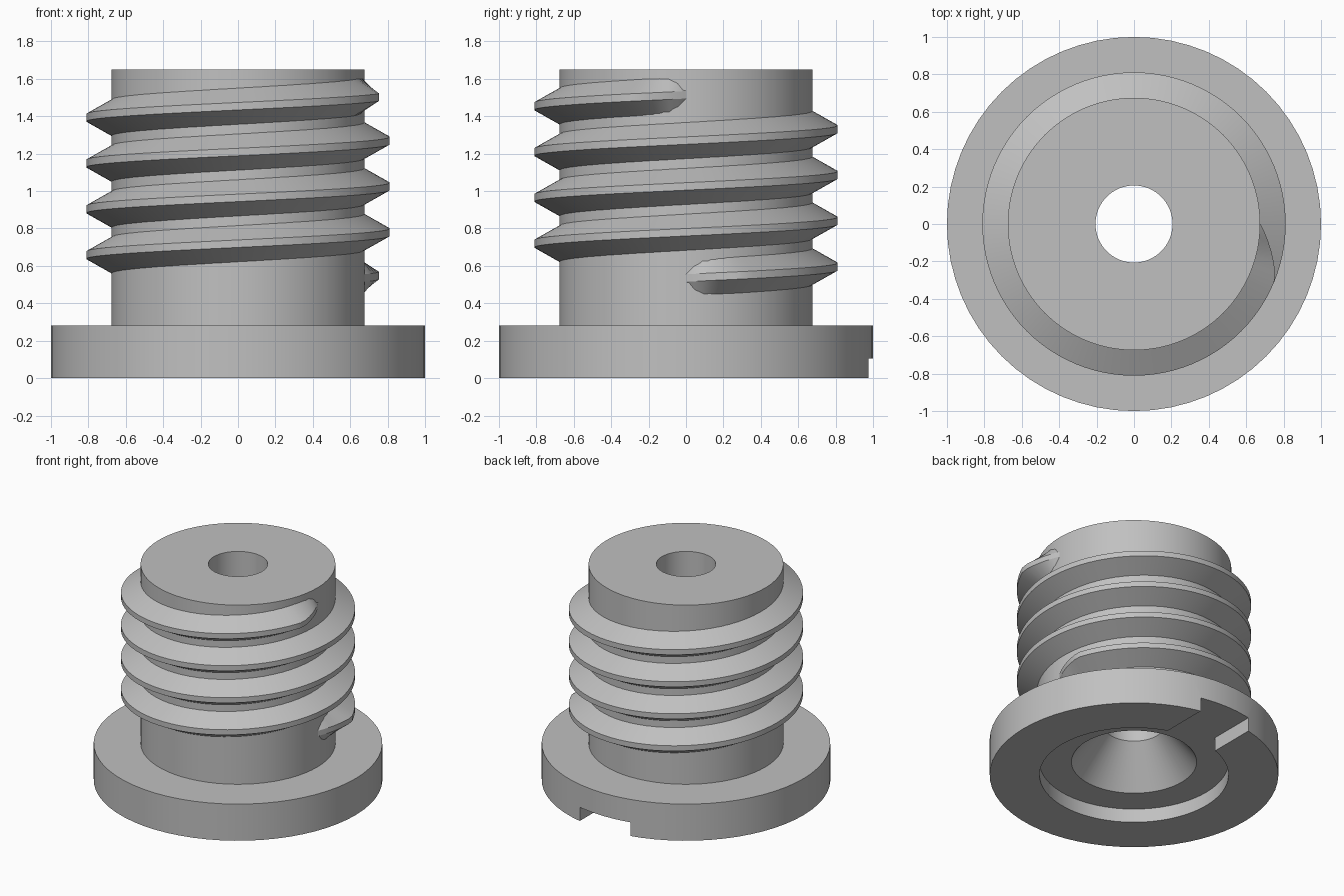
import bpy, bmesh
from math import sin, cos, pi, radians, sqrt

if "Cube" in bpy.data.objects:
    bpy.data.objects.remove(bpy.data.objects["Cube"], do_unlink=True)

SIDES = 64
FLANGE_R, CORE_R, BORE_R, RECESS_R = 1.0, 0.675, 0.206, 0.655
FLANGE_TOP, CORE_TOP, RECESS_Z = 0.28, 1.65, 0.105
PITCH, TURNS, THREAD_START = 0.245, 4, 0.535
CREST_R, ROOT_R = 0.81, 0.66

grey = bpy.data.materials.new("plain_grey")
grey.use_nodes = True
GREY = (0.53, 0.53, 0.53, 1)
grey.diffuse_color = GREY
grey.node_tree.nodes["Principled BSDF"].inputs["Base Color"].default_value = GREY


def make_object(name, bm):
    bmesh.ops.recalc_face_normals(bm, faces=bm.faces)
    mesh = bpy.data.meshes.new(name)
    bm.to_mesh(mesh)
    bm.free()
    mesh.materials.append(grey)
    obj = bpy.data.objects.new(name, mesh)
    bpy.context.collection.objects.link(obj)
    return obj


def activate(obj):
    bpy.ops.object.select_all(action='DESELECT')
    obj.select_set(True)
    bpy.context.view_layer.objects.active = obj


def bridge(bm, a, b):
    n = len(a)
    for i in range(n):
        j = (i + 1) % n
        bm.faces.new((a[i], a[j], b[j], b[i]))


# Flanged sleeve: one turned profile with bore, countersink and base recess
profile = [(BORE_R, 0.39), (0.434, RECESS_Z), (RECESS_R, RECESS_Z), (RECESS_R, 0),
           (FLANGE_R, 0), (FLANGE_R, FLANGE_TOP), (CORE_R, FLANGE_TOP),
           (CORE_R, CORE_TOP), (BORE_R, CORE_TOP)]
bm = bmesh.new()
rings = []
for i in range(SIDES):
    a = 2 * pi * i / SIDES
    rings.append([bm.verts.new((r * cos(a), r * sin(a), z)) for r, z in profile])
for i in range(SIDES):
    bridge(bm, rings[i], rings[(i + 1) % SIDES])
body = make_object("flanged_sleeve", bm)

# Keyway cut through the rear of the flange
bm = bmesh.new()
bmesh.ops.create_cube(bm, size=1)
for v in bm.verts:
    v.co = (v.co.x * 0.43, 0.85 + v.co.y * 0.5, RECESS_Z - 0.1 + v.co.z * 0.2)
cutter = make_object("keyway_cutter", bm)
cutter.hide_render = True
cut = body.modifiers.new("keyway", 'BOOLEAN')
cut.operation = 'DIFFERENCE'
cut.solver = 'EXACT'
cut.object = cutter
activate(body)
bpy.ops.object.modifier_apply(modifier=cut.name)
bpy.data.objects.remove(cutter, do_unlink=True)

# Helical thread: trapezoid section swept upward, fading out at both ends
bm = bmesh.new()
sections = []
steps = TURNS * 96
for i in range(steps + 1):
    t = i / steps
    a = 2 * pi * TURNS * t
    z = THREAD_START + PITCH * TURNS * t
    from_end = min(a, 2 * pi * TURNS - a)
    fade = min(1, from_end / radians(21))
    crest = CORE_R + 0.001 + (CREST_R - CORE_R) * fade
    root_half = 0.03 + 0.075 * sqrt(min(1, fade * 3))
    section = [(ROOT_R, -root_half), (crest, -0.02), (crest, 0.02), (ROOT_R, root_half)]
    sections.append([bm.verts.new((r * cos(a), r * sin(a), z + h)) for r, h in section])
for a, b in zip(sections, sections[1:]):
    bridge(bm, a, b)
bm.faces.new(sections[0])
bm.faces.new(sections[-1])
thread = make_object("helical_thread", bm)

for obj in (body, thread):
    activate(obj)
    bpy.ops.object.shade_smooth_by_angle(angle=radians(25))
